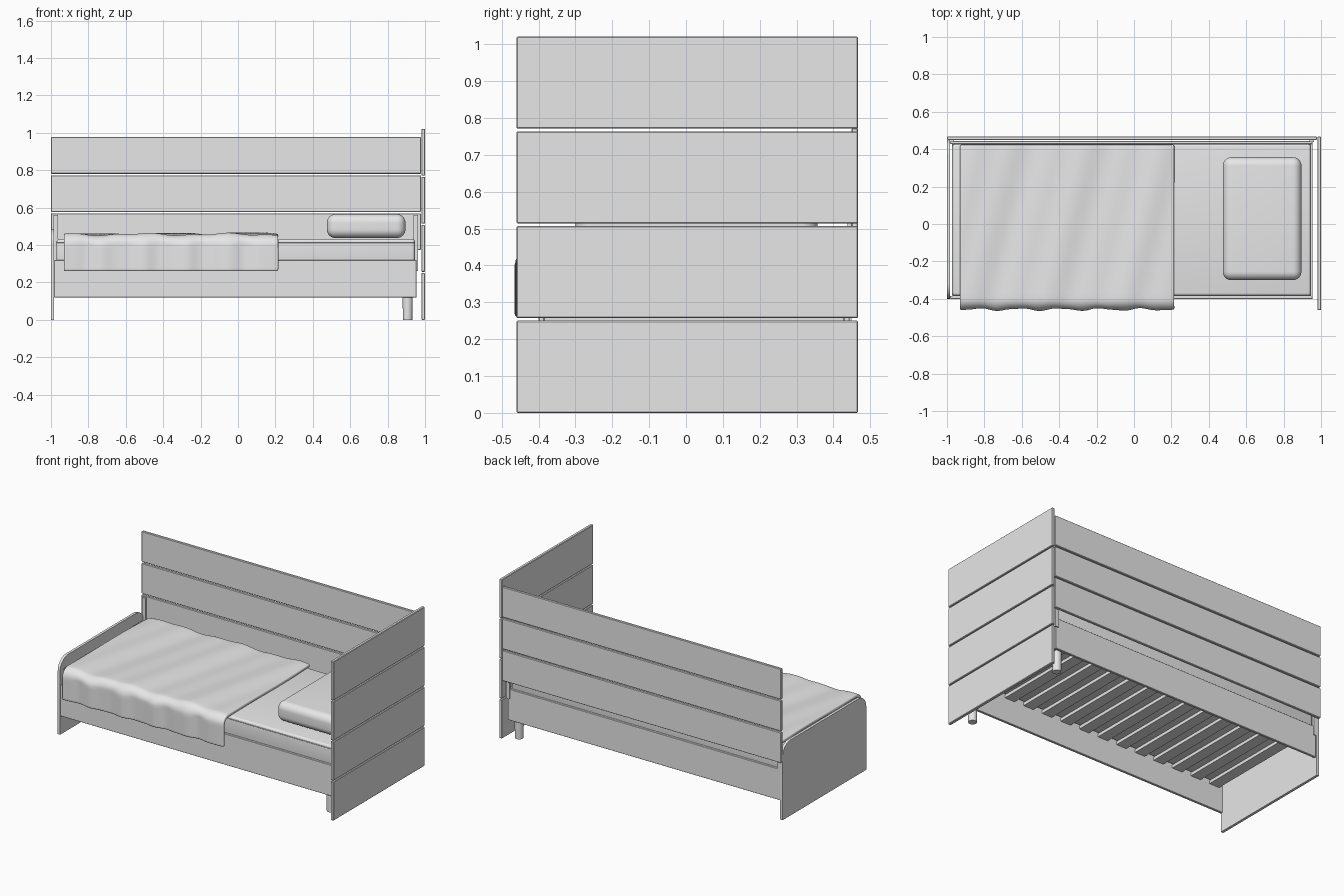
import bpy, bmesh, math

old = bpy.data.objects.get("Cube")
if old:
    bpy.data.objects.remove(old, do_unlink=True)

grey = bpy.data.materials.new("plain_light_grey")
grey.use_nodes = True
grey.diffuse_color = (0.8, 0.8, 0.8, 1)
grey.node_tree.nodes["Principled BSDF"].inputs["Base Color"].default_value = (0.8, 0.8, 0.8, 1)


def finish(name, bm, smooth=False):
    bmesh.ops.recalc_face_normals(bm, faces=bm.faces)
    mesh = bpy.data.meshes.new(name)
    bm.to_mesh(mesh)
    bm.free()
    mesh.materials.append(grey)
    obj = bpy.data.objects.new(name, mesh)
    bpy.context.collection.objects.link(obj)
    if smooth:
        bpy.ops.object.select_all(action="DESELECT")
        obj.select_set(True)
        bpy.context.view_layer.objects.active = obj
        bpy.ops.object.shade_smooth_by_angle(angle=math.radians(40))
    return obj


def box(name, x, y, z, bevel=0.0, segments=1):
    """Box from (min, max) ranges, with optionally rounded edges."""
    bm = bmesh.new()
    bmesh.ops.create_cube(bm, size=1)
    for v in bm.verts:
        v.co = [(a + b) / 2 + c * (b - a) for c, (a, b) in zip(v.co, (x, y, z))]
    if bevel:
        bmesh.ops.bevel(bm, geom=bm.edges[:], offset=bevel, segments=segments,
                        profile=0.5, affect="EDGES")
    return finish(name, bm, segments > 1)


# Head panel: four boards with narrow gaps
pitch = 0.257
for i in range(4):
    box(f"head_board_{i + 1}", (0.98, 1.0), (-0.46, 0.467),
        (i * pitch, i * pitch + 0.25), 0.003)

# Back panel: three boards with narrow gaps
for i in range(3):
    z = 0.373 + i * 0.204
    box(f"back_board_{i + 1}", (-1.0, 0.978), (0.449, 0.467), (z, z + 0.196), 0.003)

# Battens that carry the back boards
for side, x in (("left", 0.95), ("right", -0.975)):
    box(f"back_batten_{side}", (x - 0.012, x + 0.012), (0.438, 0.45), (0.26, 0.56))

# Foot panel with rounded upper corners
bm = bmesh.new()
y0, y1, top, radius = -0.40, 0.449, 0.485, 0.08
outline = [(y0, 0), (y1, 0)]
for cy, start in ((y1 - radius, 0), (y0 + radius, 90)):
    for k in range(9):
        a = math.radians(start + k * 90 / 8)
        outline.append((cy + radius * math.cos(a), top - radius + radius * math.sin(a)))
face = bm.faces.new([bm.verts.new((-1.0, y, z)) for y, z in outline])
ext = bmesh.ops.extrude_face_region(bm, geom=[face])
for v in ext["geom"]:
    if isinstance(v, bmesh.types.BMVert):
        v.co.x += 0.017
finish("foot_panel", bm, True)

# Bed frame rails
box("front_rail", (-0.983, 0.955), (-0.40, -0.384), (0.12, 0.32), 0.002)
box("back_rail", (-0.983, 0.955), (0.428, 0.444), (0.12, 0.32), 0.002)
box("head_rail", (0.939, 0.955), (-0.384, 0.428), (0.12, 0.32))

# Slats under the mattress
count = 14
for i in range(count):
    x = -0.92 + i * 1.80 / (count - 1)
    box(f"slat_{i + 1}", (x - 0.036, x + 0.036), (-0.384, 0.428), (0.275, 0.295))

# Round legs at the head end
for side, y in (("front", -0.352), ("back", 0.396)):
    bm = bmesh.new()
    bmesh.ops.create_cone(bm, cap_ends=True, segments=32, radius1=0.025,
                          radius2=0.028, depth=0.16)
    bmesh.ops.translate(bm, verts=bm.verts, vec=(0.907, y, 0.08))
    finish(f"{side}_leg", bm, True)

# Mattress with an edge seam, and pillow
box("mattress", (-0.97, 0.945), (-0.383, 0.427), (0.295, 0.432), 0.014, 4)
box("mattress_seam", (-0.972, 0.947), (-0.385, 0.429), (0.412, 0.417), 0.002)
box("pillow", (0.475, 0.895), (-0.30, 0.357), (0.438, 0.565), 0.045, 8)

# Blanket: a profile across the bed, swept along it with soft folds
profile = [(0.424 - 0.824 * k / 24, 0.447) for k in range(24)]
for k in range(9):
    a = math.radians(90 + k * 90 / 8)
    profile.append((-0.40 + 0.046 * math.cos(a), 0.401 + 0.046 * math.sin(a)))
profile += [(-0.446, 0.401 - 0.14 * k / 8) for k in range(1, 9)]
bm = bmesh.new()
columns = 90
grid = []
for i in range(columns + 1):
    x = -0.93 + 1.145 * i / columns
    row = []
    for y, z in profile:
        drop = max(0.0, min(1.0, (0.447 - z) / 0.046))
        p = x - 0.25 * y
        fold = 0.005 * math.sin(14 * p + 1.0) + 0.003 * math.sin(31 * p)
        wave = 0.006 * math.sin(29 * x + 0.5) + 0.002 * math.sin(53 * x)
        row.append(bm.verts.new((x, y + wave * drop, z + fold * (1 - drop))))
    grid.append(row)
for a, b in zip(grid, grid[1:]):
    for k in range(len(profile) - 1):
        bm.faces.new((a[k], b[k], b[k + 1], a[k + 1]))
blanket = finish("blanket", bm, True)
solid = blanket.modifiers.new("thickness", "SOLIDIFY")
solid.thickness = 0.022
solid.offset = 0
rim = blanket.modifiers.new("soft_rim", "BEVEL")
rim.width = 0.008
rim.segments = 3
rim.limit_method = "ANGLE"
rim.angle_limit = math.radians(50)
